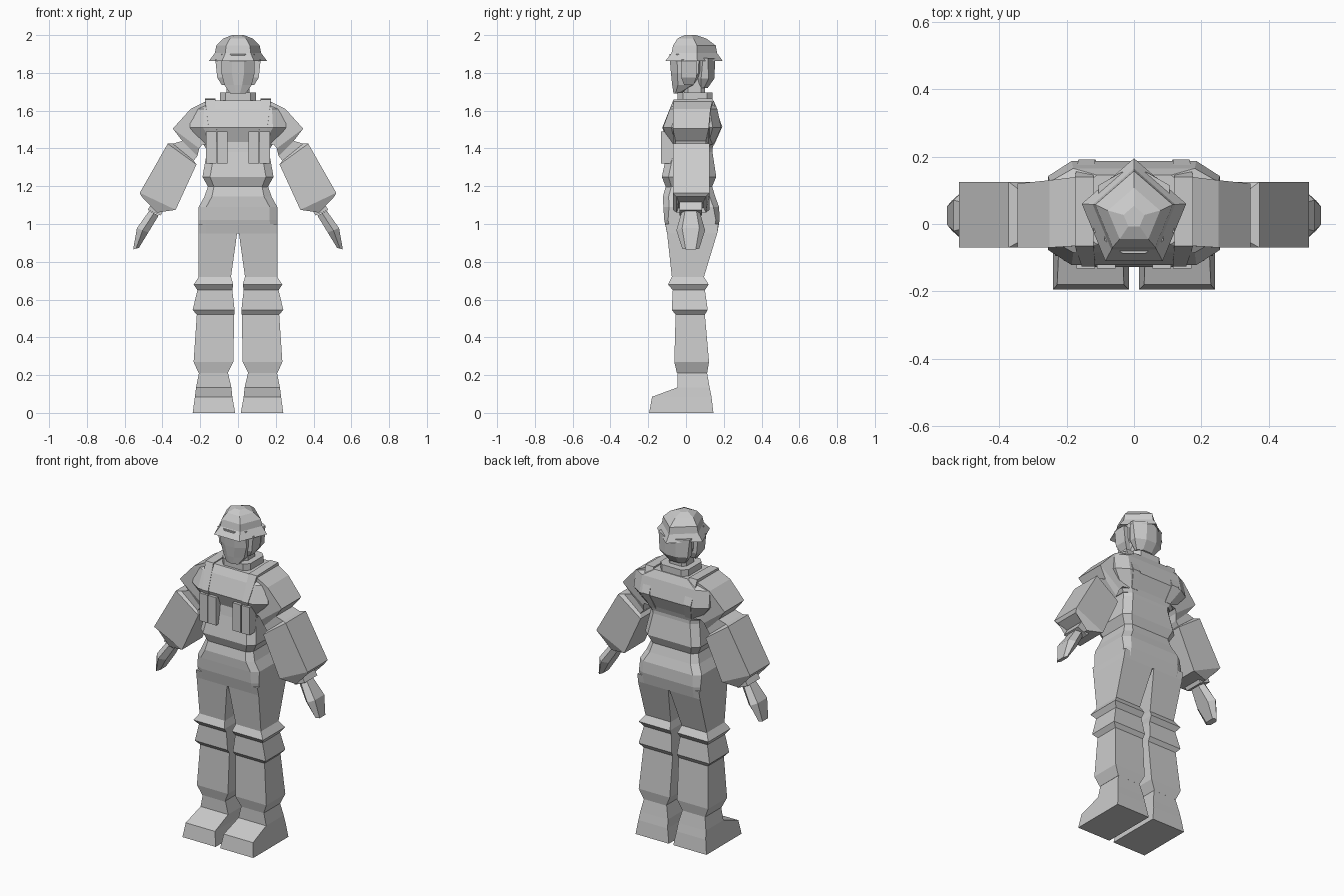
import bpy, bmesh


def loft(name, rings, mirror=False):
    """Skin a closed shape through rings with equal point counts."""
    bm = bmesh.new()
    loops = [[bm.verts.new(p) for p in r] for r in rings]
    n = len(loops[0])
    for a, b in zip(loops, loops[1:]):
        for i in range(n):
            j = (i + 1) % n
            bm.faces.new((a[i], a[j], b[j], b[i]))
    bm.faces.new(loops[0][::-1])
    bm.faces.new(loops[-1])
    bmesh.ops.recalc_face_normals(bm, faces=bm.faces[:])
    me = bpy.data.meshes.new(name)
    bm.to_mesh(me)
    bm.free()
    ob = bpy.data.objects.new(name, me)
    bpy.context.collection.objects.link(ob)
    if mirror:
        ob.modifiers.new("Mirror", 'MIRROR').use_axis[0] = True
    return ob


def rect(z, x0, x1, y0, y1):
    return [(x0, y0, z), (x1, y0, z), (x1, y1, z), (x0, y1, z)]


def octa(z, hx, y0, y1, cx, cy):
    """Rectangle with chamfered corners, symmetric in x."""
    return [(-hx + cx, y0, z), (hx - cx, y0, z), (hx, y0 + cy, z), (hx, y1 - cy, z),
            (hx - cx, y1, z), (-hx + cx, y1, z), (-hx, y1 - cy, z), (-hx, y0 + cy, z)]


def limb(xi, zi, xo, zo, y0, y1):
    """Slanted ring between an inner and an outer point in the front view."""
    return [(xi, y0, zi), (xo, y0, zo), (xo, y1, zo), (xi, y1, zi)]


def penta(z, s, cy=0.05):
    pts = [(0, .145), (-.155, .01), (-.085, -.16), (.085, -.16), (.155, .01)]
    return [(x * s, cy + y * s, z) for x, y in pts]


# Boots and trouser legs with knee pads
loft("boot", [rect(*r) for r in [
    (0, .015, .24, -.195, .145), (.085, .03, .228, -.18, .135),
    (.135, .035, .222, -.045, .125), (.22, .055, .205, -.045, .11)]], True)
loft("leg", [rect(*r) for r in [
    (.21, .055, .208, -.048, .112), (.27, .025, .235, -.062, .122),
    (.52, .02, .218, -.055, .10), (.545, .018, .24, -.075, .115),
    (.65, .03, .215, -.07, .10), (.68, .025, .235, -.095, .12),
    (.72, .037, .208, -.075, .095), (.95, .005, .21, -.10, .165),
    (1.0, .0, .208, -.11, .172)]], True)

# Hips and torso
loft("hips", [octa(*r) for r in [
    (.95, .209, -.10, .165, .04, .02), (1.02, .208, -.115, .178, .04, .02),
    (1.09, .208, -.12, .175, .04, .03), (1.145, .178, -.122, .155, .04, .03),
    (1.21, .155, -.105, .135, .03, .03)]])
loft("waist", [octa(*r) for r in [
    (1.19, .155, -.105, .135, .03, .03), (1.25, .188, -.128, .16, .04, .035),
    (1.38, .165, -.10, .14, .04, .035), (1.45, .17, -.09, .14, .04, .035)]])
loft("chest", [octa(*r) for r in [
    (1.40, .17, -.085, .14, .04, .03), (1.43, .19, -.09, .15, .05, .03),
    (1.51, .255, -.122, .187, .07, .045), (1.61, .25, -.085, .165, .07, .04),
    (1.655, .15, -.06, .145, .04, .03)]])
loft("shoulder_strap", [[(a, y, z), (b, y, z), (b, y2, z2), (a, y2, z2)]
     for a, b, y, z, y2, z2 in [
    (.10, .14, -.10, 1.44, -.07, 1.45), (.115, .155, -.126, 1.51, -.09, 1.51),
    (.12, .175, -.066, 1.66, -.04, 1.63), (.12, .175, .14, 1.665, .12, 1.63),
    (.115, .165, .192, 1.515, .15, 1.51), (.10, .14, .15, 1.42, .12, 1.43)]], True)

# Chest pouches, two per side
for x in (.055, .115):
    loft("chest_pouch", [rect(z, x, x + .055, -.132, -.07) for z in (1.32, 1.49)], True)

# Sleeves, cuffs and hands
loft("arm", [limb(*r) for r in [
    (.15, 1.42, .17, 1.65, -.065, .14), (.19, 1.42, .25, 1.61, -.07, .13),
    (.205, 1.40, .345, 1.505, -.07, .12), (.215, 1.36, .295, 1.44, -.055, .105),
    (.235, 1.335, .345, 1.425, -.055, .105), (.22, 1.315, .372, 1.425, -.07, .125),
    (.33, 1.075, .52, 1.165, -.07, .125), (.43, 1.06, .51, 1.145, -.05, .105),
    (.385, 1.085, .46, 1.12, -.04, .095)]], True)
loft("hand", [limb(*r) for r in [
    (.385, 1.09, .45, 1.12, -.035, .085), (.41, 1.045, .478, 1.075, -.035, .085)]], True)
loft("fingers", [[(xi, yc - w * .6, zi), ((xi + xo) / 2, yc - w, (zi + zo) / 2),
                  (xo, yc - w * .6, zo), (xo, yc + w * .6, zo),
                  ((xi + xo) / 2, yc + w, (zi + zo) / 2), (xi, yc + w * .6, zi)]
     for xi, zi, xo, zo, yc, w in [
    (.42, 1.045, .47, 1.07, .025, .05), (.475, .955, .535, .978, .025, .076),
    (.525, .873, .555, .866, .025, .045)]], True)

# Collar and neck
loft("collar", [octa(z, .095, -.045, .14, .03, .03) for z in (1.64, 1.695)])
loft("neck", [octa(z, .06, -.01, .10, .02, .02) for z in (1.66, 1.78)])

# Face and the hood behind it
loft("face", [octa(*r) for r in [
    (1.69, .04, -.066, -.03, .03, .01), (1.735, .072, -.073, .06, .05, .03),
    (1.80, .088, -.08, .10, .055, .035), (1.90, .088, -.088, .11, .055, .04)]])
loft("head_back", [octa(*r) for r in [
    (1.72, .06, .06, .115, .03, .02), (1.77, .095, .05, .15, .06, .03),
    (1.88, .105, .05, .155, .07, .04)]])
loft("ear_cover", [rect(*r) for r in [
    (1.735, .06, .085, -.01, .04), (1.775, .07, .11, -.025, .055),
    (1.87, .07, .12, -.025, .055)]], True)

# Helmet: flared brim and five-sided dome
loft("helmet", [penta(*r) for r in [
    (1.89, .70), (1.862, 1.0), (1.905, .79), (1.945, .74),
    (1.982, .5, .035), (2.0, .2, .025)]])
